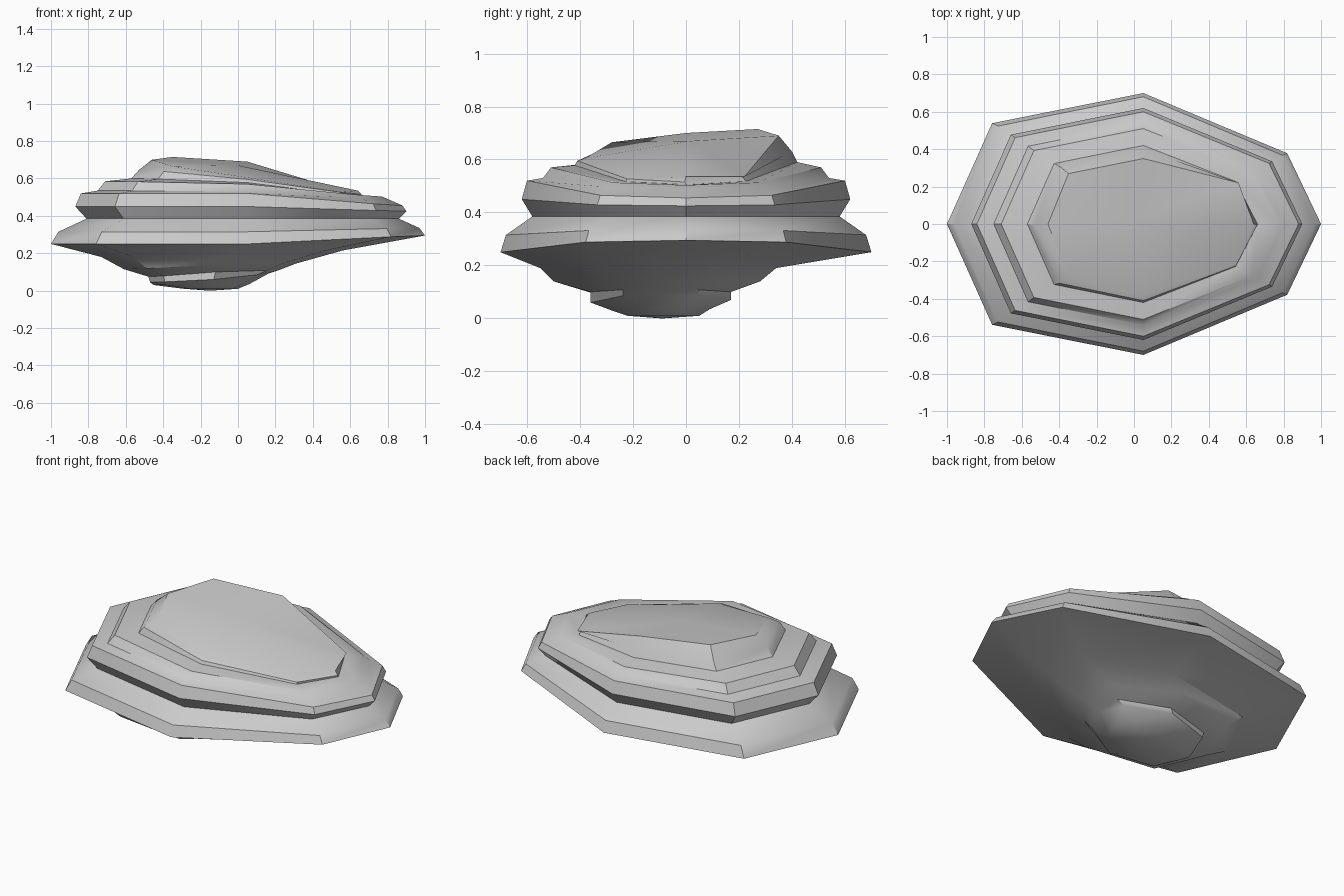
import bpy, bmesh, math

# Eight-sided ring template: (x fraction, y fraction, diagonal corner weight)
CORNERS = [(-1, 0), (-.77, -.77), (0, -1), (.81, -.54),
           (1, 0), (.81, .54), (0, 1), (-.77, .77)]

# Stacked strata, bottom to top:
# centre x, left x, right x, front y, back y, z at left, right, front, back
RINGS = [
    (-.15, -.29, 0, -.22, .05, .01, .01, .01, .01),
    (-.15, -.45, .06, -.28, .09, .03, .035, .03, .035),
    (-.13, -.47, .16, -.36, .17, .045, .09, .06, .07),
    (-.12, -.48, .22, -.36, .17, .075, .11, .10, .10),
    (-.08, -.61, .31, -.50, .28, .115, .145, .14, .14),
    (0, -.73, .56, -.55, .34, .18, .215, .19, .19),
    (.05, -1, 1, -.70, .70, .25, .295, .25, .25),
    (.05, -.96, .97, -.68, .68, .315, .335, .315, .315),
    (.05, -.81, .86, -.58, .58, .385, .385, .385, .385),
    (.05, -.87, .90, -.62, .62, .45, .425, .45, .45),
    (.05, -.84, .88, -.60, .60, .52, .455, .52, .52),
    (.05, -.75, .80, -.54, .54, .535, .49, .53, .53),
    (.05, -.71, .77, -.51, .51, .585, .503, .57, .57),
    (.05, -.57, .66, -.42, .42, .60, .505, .578, .59),
    (.05, -.53, .66, -.41, .40, .645, .515, .595, .63),
]


def ring_points(cx, xl, xr, yf, yb, zl, zr, zf, zb):
    pts = []
    for fx, fy in CORNERS:
        x = cx + fx * (cx - xl if fx < 0 else xr - cx)
        y0 = (yf + yb) / 2
        y = y0 + fy * (yb - yf) / 2
        zx, zy = (zl if fx < 0 else zr), (zf if fy < 0 else zb)
        w = 0 if fy == 0 else 1 if fx == 0 else .15
        pts.append((x, y, zx + (zy - zx) * w))
    return pts


# Tilted crown, higher at the back left
crown = [(-.46, 0, .70), (-.35, -.28, .665), (.05, -.38, .605), (.54, -.21, .53),
         (.64, 0, .535), (.56, .22, .535), (.05, .35, .69), (-.35, .27, .715)]

bm = bmesh.new()
loops = [[bm.verts.new(p) for p in ring_points(*r)] for r in RINGS]
loops.append([bm.verts.new(p) for p in crown])
for a, b in zip(loops, loops[1:]):
    for i in range(8):
        j = (i + 1) % 8
        bm.faces.new((a[i], a[j], b[j], b[i]))

# Close underside and crown with a centre point
for loop, tip in ((loops[0], (-.15, -.09, 0)), (loops[-1], (.0, .02, .67))):
    c = bm.verts.new(tip)
    for i in range(8):
        bm.faces.new((loop[i], loop[(i + 1) % 8], c))
bmesh.ops.recalc_face_normals(bm, faces=bm.faces[:])

mesh = bpy.data.meshes.new("layered_rock")
bm.to_mesh(mesh)
bm.free()
rock = bpy.data.objects.new("layered_rock", mesh)
bpy.context.collection.objects.link(rock)
bpy.context.view_layer.objects.active = rock
rock.select_set(True)
bpy.ops.object.shade_smooth_by_angle(angle=math.radians(35))
